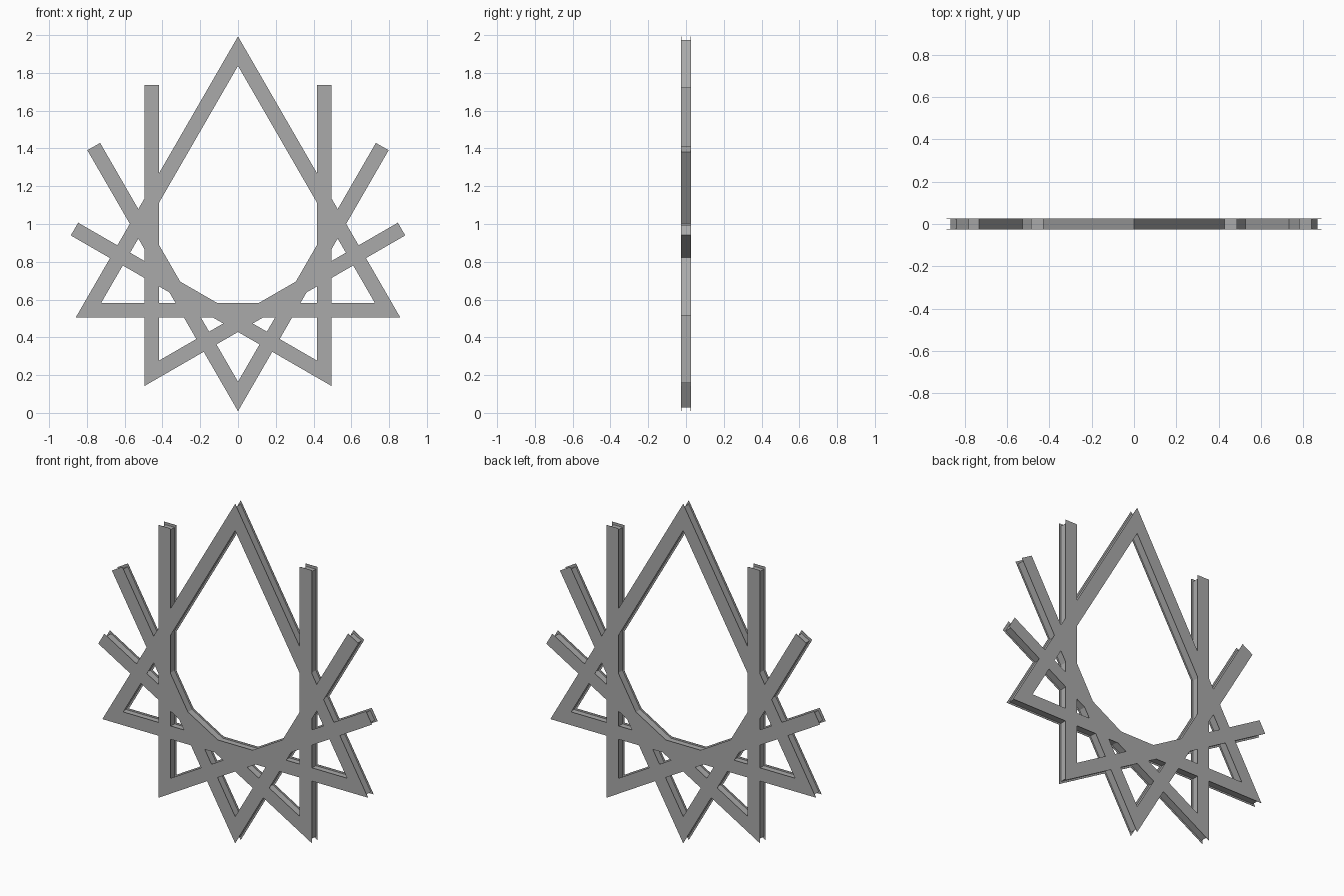
import bpy, bmesh
from math import radians, sqrt
from mathutils import Vector, Matrix
from mathutils.geometry import delaunay_2d_cdt

cube = bpy.data.objects.get("Cube")
if cube:
    bpy.data.objects.remove(cube, do_unlink=True)

grey = bpy.data.materials.new("grey metal")
grey.use_nodes = True
colour = (0.4, 0.4, 0.4, 1)
grey.diffuse_color = colour
grey.node_tree.nodes["Principled BSDF"].inputs["Base Color"].default_value = colour

INNER, OUTER = 0.418, 0.496   # bar edges, measured from the star's centre
STUB = 0.736                  # where the cut-off arms end
HALF = 0.0265                 # half of the total depth
SHEET = 0.002                 # thickness of the face sheets

# Bars by outward direction: (angle, start is a mitred point, end is a mitred point)
BARS = [(30, True, True), (150, True, True), (270, True, True),
        (330, True, False), (210, False, True),
        (0, True, False), (180, False, True),
        (240, False, True), (300, True, False)]


def bar_outline(angle, start_point, end_point, inset):
    """Four corners of one bar, mitred at star points and square at cut ends."""
    lo, hi = INNER + inset, OUTER - inset

    def reach(n, pointed):
        return n * sqrt(3) if pointed else STUB - 1.5 * inset
    corners = [(lo, -reach(lo, start_point)), (hi, -reach(hi, start_point)),
               (hi, reach(hi, end_point)), (lo, reach(lo, end_point))]
    turn = Matrix.Rotation(radians(angle), 2)
    return [turn @ Vector(c) + Vector((0, 1.001)) for c in corners]


def star_layer(name, inset, y_front, y_back):
    """Merge all the bars into one flat outline and give it depth."""
    points, faces = [], []
    for bar in BARS:
        faces.append(list(range(len(points), len(points) + 4)))
        points += bar_outline(*bar, inset)
    verts, _, tris, _, _, sources = delaunay_2d_cdt(points, [], faces, 0, 1e-5)

    bm = bmesh.new()
    bv = [bm.verts.new((v.x, y_front, v.y)) for v in verts]
    for tri, source in zip(tris, sources):
        if source:
            bm.faces.new([bv[i] for i in tri])
    loose = [v for v in bm.verts if not v.link_faces]
    bmesh.ops.delete(bm, geom=loose, context='VERTS')
    grown = bmesh.ops.extrude_face_region(bm, geom=bm.faces[:], use_keep_orig=True)
    moved = [g for g in grown["geom"] if isinstance(g, bmesh.types.BMVert)]
    bmesh.ops.translate(bm, verts=moved, vec=(0, y_back - y_front, 0))
    bmesh.ops.recalc_face_normals(bm, faces=bm.faces[:])

    mesh = bpy.data.meshes.new(name)
    bm.to_mesh(mesh)
    bm.free()
    mesh.materials.append(grey)
    obj = bpy.data.objects.new(name, mesh)
    bpy.context.collection.objects.link(obj)


# Two face sheets with a slightly narrower core between them
star_layer("front_sheet", 0, -HALF, -HALF + SHEET)
star_layer("back_sheet", 0, HALF - SHEET, HALF)
star_layer("core", 0.01, -HALF + SHEET, HALF - SHEET)
